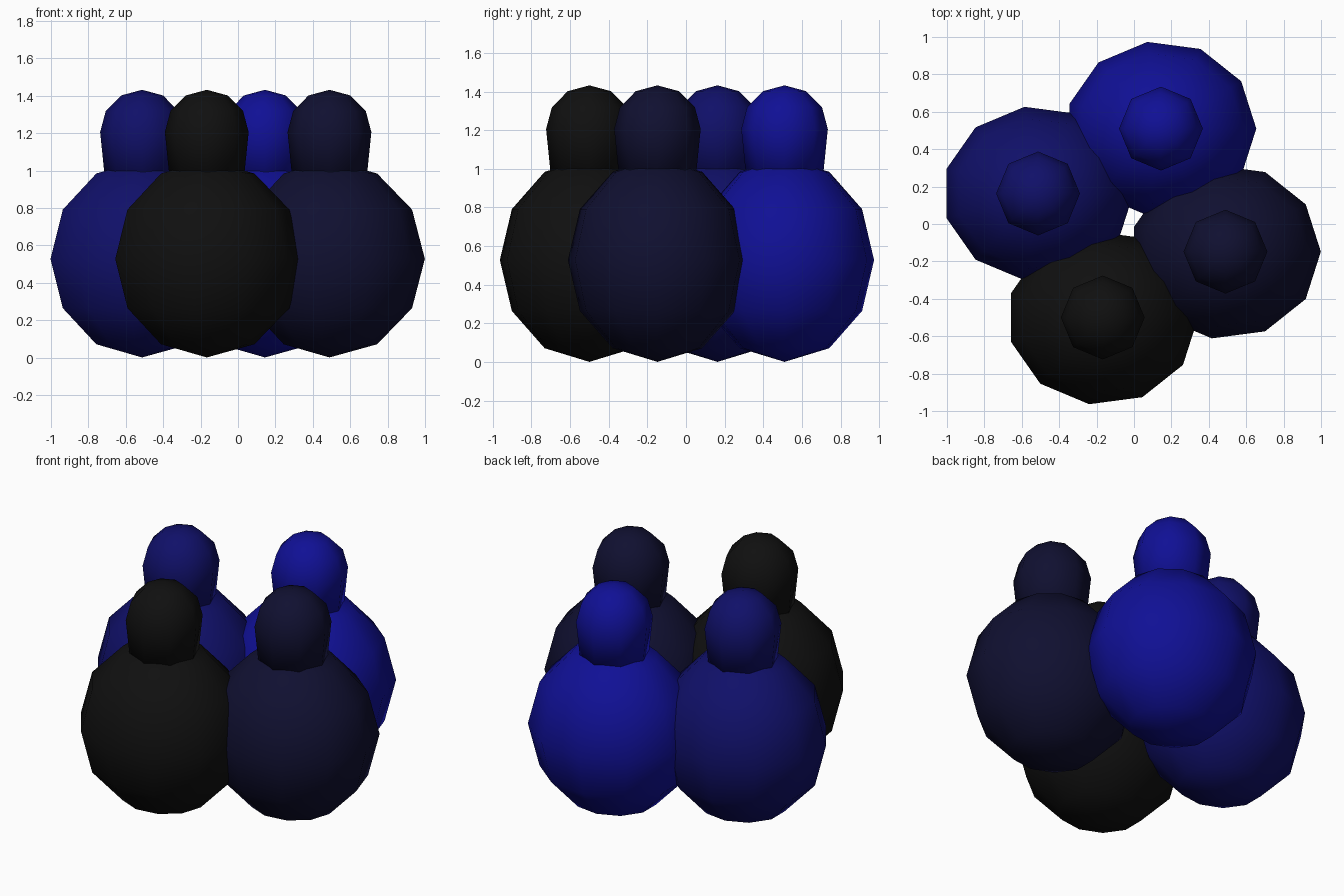
import bpy, bmesh
from math import sin, cos, pi

cube = bpy.data.objects.get("Cube")
if cube:
    bpy.data.objects.remove(cube, do_unlink=True)


def material(name, rgb):
    m = bpy.data.materials.new(name)
    m.use_nodes = True
    m.diffuse_color = (*rgb, 1)
    bsdf = next(n for n in m.node_tree.nodes if n.type == 'BSDF_PRINCIPLED')
    bsdf.inputs["Base Color"].default_value = (*rgb, 1)
    return m


def lathe(name, profile, segments, scale_y, centre, mat):
    """Turn (radius, height) points, bottom to top, into a smooth closed solid."""
    bm = bmesh.new()
    rings = []
    for r, z in profile:
        if r < 0.001:
            rings.append([bm.verts.new((0, 0, z))] * segments)
        else:
            angles = [2 * pi * i / segments for i in range(segments)]
            rings.append([bm.verts.new((r * cos(a), scale_y * r * sin(a), z)) for a in angles])
    for low, high in zip(rings, rings[1:]):
        for i in range(segments):
            j = (i + 1) % segments
            corners = dict.fromkeys((low[i], low[j], high[j], high[i]))
            bm.faces.new(list(corners))
    for f in bm.faces:
        f.smooth = True
    bmesh.ops.recalc_face_normals(bm, faces=bm.faces)
    mesh = bpy.data.meshes.new(name)
    bm.to_mesh(mesh)
    bm.free()
    mesh.materials.append(mat)
    obj = bpy.data.objects.new(name, mesh)
    obj.location = (*centre, 0)
    bpy.context.collection.objects.link(obj)


def arc(radius_x, radius_z, mid, first, last):
    """Points of a six-step half ellipse, from the bottom pole to the top pole."""
    return [(radius_x * sin(pi * k / 6), mid - radius_z * cos(pi * k / 6))
            for k in range(first, last + 1)]


# Round body, and a domed head whose neck tapers down into it
body = arc(0.51, 0.527, 0.528, 0, 6)
head = [(0, 0.93), (0.2, 0.97)] + arc(0.224, 0.226, 1.206, 3, 6)

# The four pegs
pegs = {
    "front": ((-0.167, -0.5), material("black", (0.005, 0.005, 0.005))),
    "left": ((0.489, -0.148), material("dark navy", (0.005, 0.005, 0.03))),
    "right": ((-0.513, 0.163), material("navy blue", (0.005, 0.005, 0.14))),
    "back": ((0.144, 0.51), material("bright blue", (0.005, 0.005, 0.3))),
}
for side, (centre, mat) in pegs.items():
    lathe(side + "_body", body, 11, 0.918, centre, mat)
    lathe(side + "_head", head, 8, 1, centre, mat)
